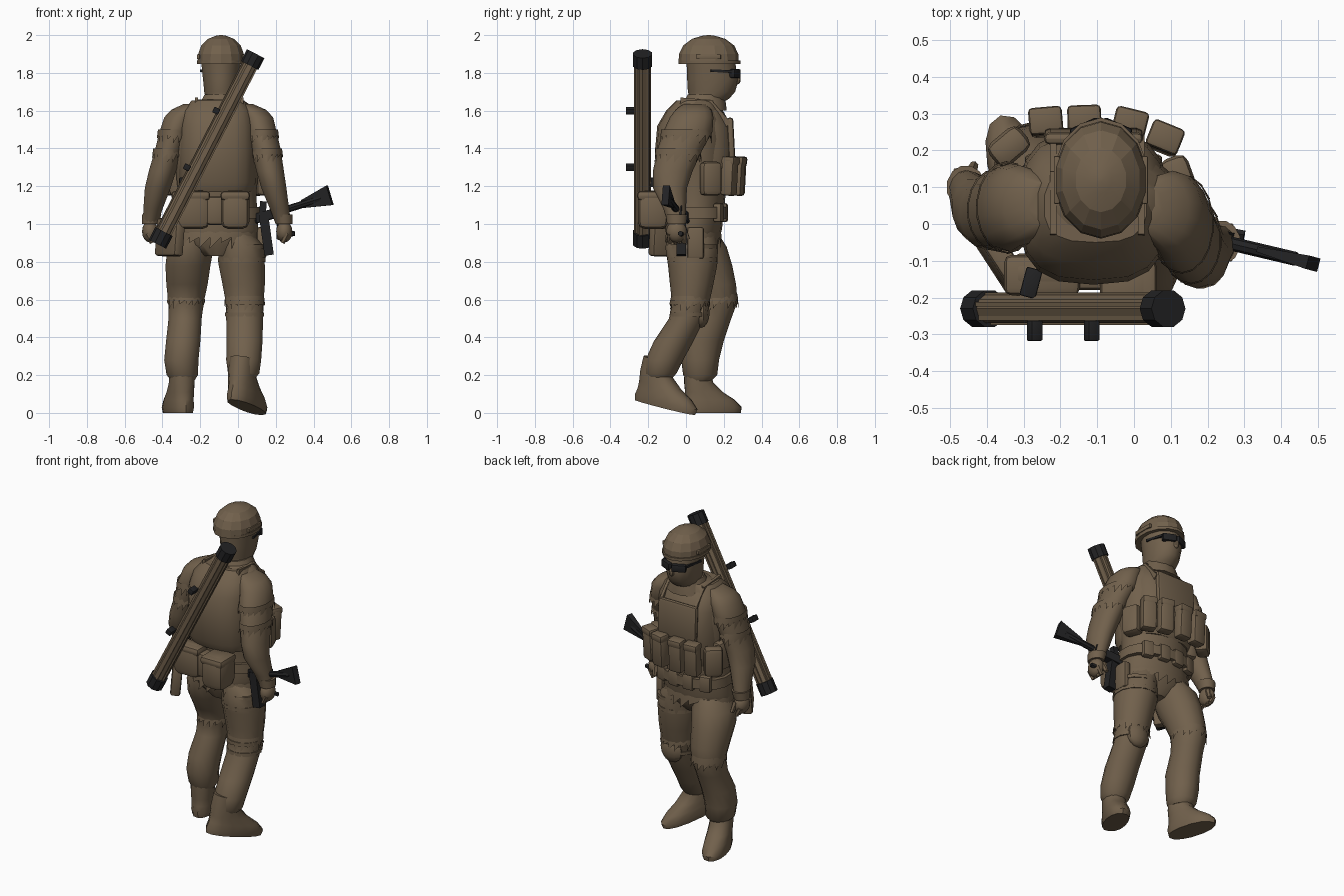
import bpy, bmesh, math
from mathutils import Vector, Matrix


def material(name, rgb):
    m = bpy.data.materials.new(name)
    m.diffuse_color = (*rgb, 1)
    return m


BROWN = material("khaki_brown", (0.165, 0.118, 0.072))
BLACK = material("gun_black", (0.016, 0.016, 0.017))


def finish(name, bm, mat=BROWN, angle=40):
    bmesh.ops.recalc_face_normals(bm, faces=bm.faces)
    me = bpy.data.meshes.new(name)
    bm.to_mesh(me)
    bm.free()
    me.materials.append(mat)
    for p in me.polygons:
        p.use_smooth = angle > 0
    if angle:
        me.set_sharp_from_angle(angle=math.radians(angle))
    ob = bpy.data.objects.new(name, me)
    bpy.context.collection.objects.link(ob)
    return ob


def ring(x, y, z, rx, ry, n, power=2.0):
    pts = []
    for i in range(n):
        a = 2 * math.pi * (i + 0.5) / n
        c, s = math.cos(a), math.sin(a)
        e = 2 / power
        pts.append((x + rx * math.copysign(abs(c) ** e, c),
                    y + ry * math.copysign(abs(s) ** e, s), z))
    return pts


def loft(name, stations, n=14, power=2.0, mat=BROWN, angle=40, matrix=None):
    """Skin horizontal oval rings (x, y, z, rx, ry)."""
    bm = bmesh.new()
    rows = [[bm.verts.new(p) for p in ring(*s, n, power)] for s in stations]
    for a, b in zip(rows, rows[1:]):
        for i in range(n):
            bm.faces.new((a[i], a[(i + 1) % n], b[(i + 1) % n], b[i]))
    bm.faces.new(rows[0])
    bm.faces.new(rows[-1])
    if matrix:
        bm.transform(matrix)
    return finish(name, bm, mat, angle)


def box(name, loc, size, yaw=0, pitch=0, roll=0, bevel=0.015, mat=BROWN):
    bm = bmesh.new()
    bmesh.ops.create_cube(bm, size=1)
    rot = [Matrix.Rotation(math.radians(v), 4, ax) for v, ax in ((yaw, 'Z'), (pitch, 'X'), (roll, 'Y'))]
    bm.transform(Matrix.Translation(loc) @ rot[0] @ rot[1] @ rot[2] @ Matrix.Diagonal((*size, 1)))
    if bevel:
        bmesh.ops.bevel(bm, geom=bm.edges[:], offset=bevel, segments=2, affect='EDGES', profile=0.5)
    return finish(name, bm, mat)


def bar(name, p, q, r, n=8, mat=BROWN, r2=None, flat=1.0, angle=30):
    """Prism from p to q; flat squashes its thickness."""
    p, q = Vector(p), Vector(q)
    d = q - p
    bm = bmesh.new()
    bmesh.ops.create_cone(bm, cap_ends=True, segments=n, radius1=r, radius2=r if r2 is None else r2, depth=d.length)
    if n == 4:
        bm.transform(Matrix.Rotation(math.pi / 4, 4, 'Z'))
    bm.transform(Matrix.Translation((p + q) / 2) @ d.to_track_quat('Z', 'Y').to_matrix().to_4x4()
                 @ Matrix.Diagonal((flat, 1, 1, 1)))
    return finish(name, bm, mat, angle)


def ball(name, loc, size, n=12, yaw=0):
    bm = bmesh.new()
    bmesh.ops.create_uvsphere(bm, u_segments=n, v_segments=8, radius=1)
    bm.transform(Matrix.Translation(loc) @ Matrix.Rotation(math.radians(yaw), 4, 'Z') @ Matrix.Diagonal((*size, 1)))
    return finish(name, bm)


def ragged(name, x, y, z, rx, ry, drop, n=18):
    """Torn cloth edge: a close ring with zigzag tips."""
    bm = bmesh.new()
    top = [bm.verts.new(p) for p in ring(x, y, z + 0.03, rx - .004, ry - .004, n)]
    low = [bm.verts.new(p) for p in ring(x, y, z, rx, ry, n)]
    tips = [bm.verts.new(p) for p in ring(x, y, z - drop, rx + 0.002, ry + 0.002, n)]
    for i in range(n):
        j = (i + 1) % n
        tips[i].co.z += drop * 0.5 * (i % 3 == 0)
        bm.faces.new((top[i], top[j], low[j], low[i]))
        bm.faces.new((low[i], low[j], tips[i]))
    return finish(name, bm)


# Torso, vest and belt
loft("torso", [(-.11, .03, .83, .08, .09), (-.12, .04, .89, .2, .13), (-.12, .04, .97, .23, .15),
               (-.11, .05, 1.06, .215, .15), (-.11, .05, 1.16, .21, .16), (-.11, .05, 1.3, .225, .175),
               (-.11, .05, 1.45, .24, .18), (-.11, .05, 1.55, .24, .16),
               (-.105, .06, 1.61, .2, .13), (-.095, .08, 1.66, .12, .1)], 18)
loft("vest", [(-.11, .04, 1.17, .19, .17), (-.11, .04, 1.22, .205, .195), (-.11, .045, 1.38, .205, .21),
              (-.11, .045, 1.52, .2, .197), (-.11, .045, 1.6, .185, .15), (-.105, .05, 1.655, .14, .1)], 18, 2.8)
loft("belt", [(-.11, .055, 1.03, .235, .165), (-.11, .055, 1.09, .232, .165)], 18, 2.3)
box("chest_plate", (-.11, .238, 1.45), (.27, .035, .23), pitch=3, bevel=.017)
for s in (-1, 1):
    x = -.1 + s * .12
    bar("shoulder_strap_front", (x, .22, 1.52), (x, .12, 1.635), .035, 4, flat=.35)
    bar("shoulder_strap_top", (x, .14, 1.63), (x, -.03, 1.645), .035, 4, flat=.35)

# Pouches on the chest, waist and back
for x, y, yaw in ((-.24, .275, 5), (-.135, .28, 2), (-.01, .27, -14), (.085, .23, -22)):
    box("magazine_pouch", (x, y, 1.25), (.088, .07, .2), yaw, -3, bevel=.016)
    box("pouch_flap", (x, y + .006, 1.335), (.092, .074, .045), yaw, -3, bevel=.012)
for x, y, yaw in ((-.34, .21, 40), (.12, .13, -70), (-.32, .1, 80)):
    box("side_pouch", (x, y, 1.24), (.11, .08, .18), yaw, bevel=.025)
for x, y, w, d in ((-.25, -.135, .2, .11), (-.015, -.175, .15, .16)):
    box("rear_pouch", (x, y, 1.075), (w, d, .205), bevel=.04)
    box("rear_pouch_flap", (x, y - .004, 1.15), (w + .006, d, .05), bevel=.02)
box("rear_center_pouch", (-.12, -.13, 1.07), (.1, .1, .15), bevel=.02)
for x in (-.26, -.16, -.06, .04):
    box("belt_pouch", (x, .21 - abs(x + .11) * .25, 1.06), (.07, .045, .1), -(x + .11) * 100, bevel=.012)
box("hanging_sheath", (-.36, -.1, .93), (.06, .2, .2), 33, 0, 5, bevel=.015)

# Head, scarf, helmet and glasses
loft("head", [(-.09, .09, 1.58, .08, .085), (-.09, .1, 1.64, .08, .09), (-.09, .125, 1.665, .083, .105),
              (-.09, .135, 1.7, .091, .125), (-.09, .143, 1.77, .098, .137), (-.09, .135, 1.82, .104, .13),
              (-.09, .13, 1.88, .107, .13)], 14)
ball("nose", (-.09, .272, 1.765), (.018, .018, .026), 8)
for s in (-1, 1):
    box("helmet_rail", (-.09 + s * .12, .12, 1.885), (.016, .13, .025), bevel=.004)
    box("glasses_lens", (-.09 + s * .042, .26, 1.797), (.085, .032, .046), -s * 24, bevel=.008, mat=BLACK)
    bar("glasses_arm", (-.09 + s * .078, .245, 1.807), (-.09 + s * .104, .13, 1.812), .01, 4, BLACK)
loft("scarf", [(-.09, .09, 1.6, .14, .13), (-.09, .1, 1.64, .115, .115), (-.09, .105, 1.685, .09, .1)], 12)
loft("helmet", [(-.09, .12, 1.85, .128, .16), (-.09, .12, 1.9, .124, .157), (-.09, .12, 1.945, .107, .135),
                (-.09, .12, 1.98, .07, .088), (-.09, .12, 1.996, .03, .036), (-.09, .12, 2.0, .005, .006)], 14, angle=15)
loft("helmet_rim", [(-.09, .125, 1.848, .13, .164), (-.09, .125, 1.866, .13, .164)], 14)

# Arms, torn sleeves, gloves
loft("right_arm", [(.03, .045, 1.635, .05, .06), (.075, .04, 1.605, .075, .095), (.105, .03, 1.565, .083, .115),
                   (.122, .01, 1.49, .084, .13), (.147, -.03, 1.4, .08, .12), (.17, -.07, 1.28, .075, .105),
                   (.19, -.085, 1.19, .068, .09), (.22, -.06, 1.08, .052, .06), (.24, -.05, 1.0, .042, .045)])
loft("left_arm", [(-.24, .055, 1.635, .05, .06), (-.28, .05, 1.605, .075, .09), (-.312, .05, 1.565, .08, .11),
                  (-.337, .045, 1.49, .08, .12), (-.363, .04, 1.4, .076, .11), (-.4, .03, 1.28, .074, .1),
                  (-.425, .04, 1.19, .07, .09), (-.45, .08, 1.08, .052, .065), (-.465, .1, 1.0, .04, .048)])
ragged("right_sleeve", .13, 0, 1.47, .087, .135, .045)
ragged("left_sleeve", -.345, .045, 1.47, .084, .125, .045)
ragged("right_under_sleeve", .155, -.042, 1.37, .083, .122, .045)
ragged("left_under_sleeve", -.374, .038, 1.37, .08, .112, .045)
for side, x, y, s in (("right", .245, -.05, 1), ("left", -.465, .1, -1)):
    loft(side + "_glove_cuff", [(x, y, 1.0, .045, .052), (x - s * .008, y, 1.05, .053, .06)], 12)
    ball(side + "_hand", (x, y, .96), (.043, .055, .058))
    for k in range(4):
        fy = y - .037 + k * .025
        bar(side + "_finger", (x + s * .015, fy, .95), (x - s * .01, fy + .004, .9), .016, 6, r2=.012)
    bar(side + "_thumb", (x - s * .02, y + .035, .98), (x - s * .03, y + .06, .92), .018, 6, r2=.012)

# Trousers with torn knees
loft("left_leg", [(-.22, .05, .95, .1, .12), (-.25, .07, .88, .125, .145), (-.265, .1, .78, .122, .145),
                  (-.27, .14, .68, .112, .125), (-.275, .165, .59, .097, .108), (-.28, .14, .5, .09, .1),
                  (-.29, .09, .38, .093, .11), (-.3, .075, .28, .093, .1), (-.295, .075, .2, .085, .09),
                  (-.29, .07, .17, .06, .065)])
loft("right_leg", [(-.02, .04, .95, .1, .12), (.015, .03, .88, .125, .14), (.02, .035, .78, .125, .13),
                   (.03, .03, .68, .115, .115), (.035, .025, .59, .103, .1), (.035, .005, .5, .1, .095),
                   (.035, -.065, .38, .097, .105), (.03, -.115, .28, .095, .1), (.03, -.135, .21, .085, .085),
                   (.03, -.14, .18, .06, .065)])
ragged("left_torn_knee", -.275, .162, .6, .101, .114, .05)
ragged("right_torn_knee", .035, .022, .59, .108, .105, .05)
ragged("jacket_hem", -.12, .04, .93, .225, .15, .06, 24)
ball("knee_pad", (.04, .08, .53), (.075, .045, .08), 10)
for z in (.51, .575):
    loft("knee_strap", [(.035, .012, z, .106, .102), (.035, .014, z + .022, .107, .103)], 12)
for z in (.8, .87):
    loft("thigh_strap", [(.02, .034, z, .129, .136), (.02, .034, z + .022, .129, .136)], 12)
box("holster", (.125, .05, .9), (.05, .09, .17), bevel=.015)

# Boots: ankle at the local origin, toes toward +y
boot = [(0, .075, -.2, .062, .15), (0, .075, -.17, .068, .155), (0, .06, -.13, .066, .132),
        (0, .03, -.09, .064, .1), (0, .002, -.04, .062, .075), (0, -.005, .04, .06, .066)]
for side, loc, yaw, pitch, long in (("left", (-.297, .065, .2), 16, 0, 1.04), ("right", (.025, -.15, .245), -27, -13, 1.22)):
    m = (Matrix.Translation(loc) @ Matrix.Rotation(math.radians(yaw), 4, 'Z')
         @ Matrix.Rotation(math.radians(pitch), 4, 'X') @ Matrix.Diagonal((1.08, long, 1, 1)))
    loft(side + "_boot", boot, 14, 2.2, matrix=m)

# Slung launcher tube with end caps, ribs and brackets
a, b = Vector((-.415, -.23, .915)), Vector((.08, -.23, 1.875))
u = (b - a).normalized()
bar("launcher_tube", a, b, .041, 10)
bar("lower_cap", a - u * .025, a + u * .05, .052, 10, BLACK)
bar("upper_cap", b - u * .04, b + u * .03, .052, 10, BLACK)
side = u.cross(Vector((0, 1, 0)))
for k in range(6):
    t = k * math.pi / 3 + .3
    o = (side * math.cos(t) + Vector((0, 1, 0)) * math.sin(t)) * .039
    bar("tube_rib", a + u * .05 + o, b - u * .04 + o, .009, 4)
for x, z in ((-.27, 1.3), (-.115, 1.6)):
    box("tube_bracket", (x, -.29, z), (.035, .055, .032), 0, 0, 27, bevel=.004, mat=BLACK)
box("sling_mount", (-.28, -.16, 1.22), (.045, .08, .05), -15, bevel=.005, mat=BLACK)

# Rifle carried at the right hip
bar("rifle_barrel", (.06, .03, 1.0), (.14, -.02, 1.035), .014, 8, BLACK)
bar("rifle_receiver", (.1, -.01, 1.03), (.26, -.05, 1.075), .035, 4, BLACK, flat=1.1)
bar("rifle_buffer_tube", (.25, -.05, 1.075), (.44, -.095, 1.135), .019, 8, BLACK)
bar("rifle_stock", (.34, -.07, 1.105), (.487, -.108, 1.152), .03, 4, BLACK, r2=.076, flat=.35)
bar("rifle_magazine", (.135, -.025, 1.05), (.165, -.025, .835), .035, 4, BLACK)
bar("rifle_grip", (.21, -.04, 1.05), (.24, -.05, .95), .022, 6, BLACK)
bar("rifle_sight", (.13, -.02, 1.06), (.135, -.02, 1.12), .025, 4, BLACK)
bar("rifle_foregrip", (.25, -.02, .945), (.3, -.03, .95), .014, 6, BLACK)
